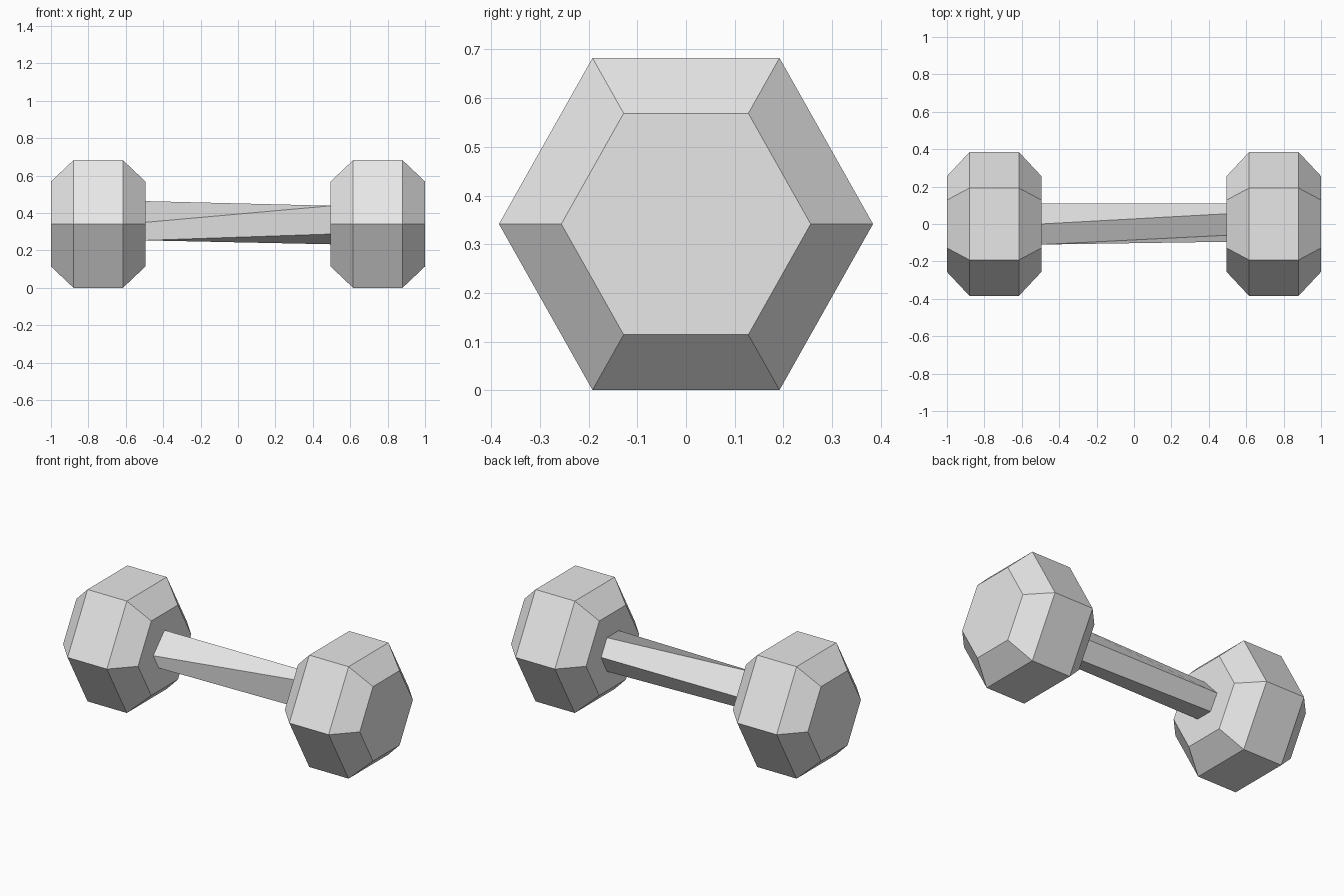
import bpy, bmesh, math

cube = bpy.data.objects.get("Cube")
if cube:
    bpy.data.objects.remove(cube, do_unlink=True)

grey = bpy.data.materials.new("light_grey")
grey.use_nodes = True
grey.diffuse_color = (0.8, 0.8, 0.8, 1)
grey.node_tree.nodes["Principled BSDF"].inputs["Base Color"].default_value = (0.8, 0.8, 0.8, 1)

MID_Z = 0.3415


def hexagon(radius):
    """Flat-topped hexagon as (y, z) points."""
    return [(radius * math.cos(math.radians(60 * i)),
             MID_Z + 1.025 * radius * math.sin(math.radians(60 * i))) for i in range(6)]


def loft(name, sections):
    """Skin a row of (x, outline) sections and cap both ends."""
    bm = bmesh.new()
    rings = [[bm.verts.new((x, y, z)) for y, z in outline] for x, outline in sections]
    for a, b in zip(rings, rings[1:]):
        n = len(a)
        for i in range(n):
            j = (i + 1) % n
            bm.faces.new((a[i], a[j], b[j], b[i]))
    bm.faces.new(rings[0])
    bm.faces.new(rings[-1])
    bmesh.ops.recalc_face_normals(bm, faces=bm.faces)
    mesh = bpy.data.meshes.new(name)
    bm.to_mesh(mesh)
    bm.free()
    mesh.materials.append(grey)
    obj = bpy.data.objects.new(name, mesh)
    bpy.context.collection.objects.link(obj)
    return obj


# Hexagonal weights with bevelled ends
for name, side in (("left_weight", 1), ("right_weight", -1)):
    loft(name, [(side * x, hexagon(r)) for x, r in
                ((0.495, 0.256), (0.615, 0.384), (0.88, 0.384), (1.0, 0.256))])

# Five-sided handle, slightly twisted from end to end
right_end = [(0.11, 0.345), (0, 0.464), (-0.11, 0.35), (-0.055, 0.254), (0.055, 0.254)]
left_end = [(0.11, 0.34), (0.055, 0.439), (-0.06, 0.439), (-0.095, 0.288), (0.055, 0.233)]
handle = loft("handle", [(-0.5, right_end), (0.5, left_end)])
bpy.ops.object.select_all(action="DESELECT")
handle.select_set(True)
bpy.context.view_layer.objects.active = handle
bpy.ops.object.shade_smooth_by_angle(angle=math.radians(40))
